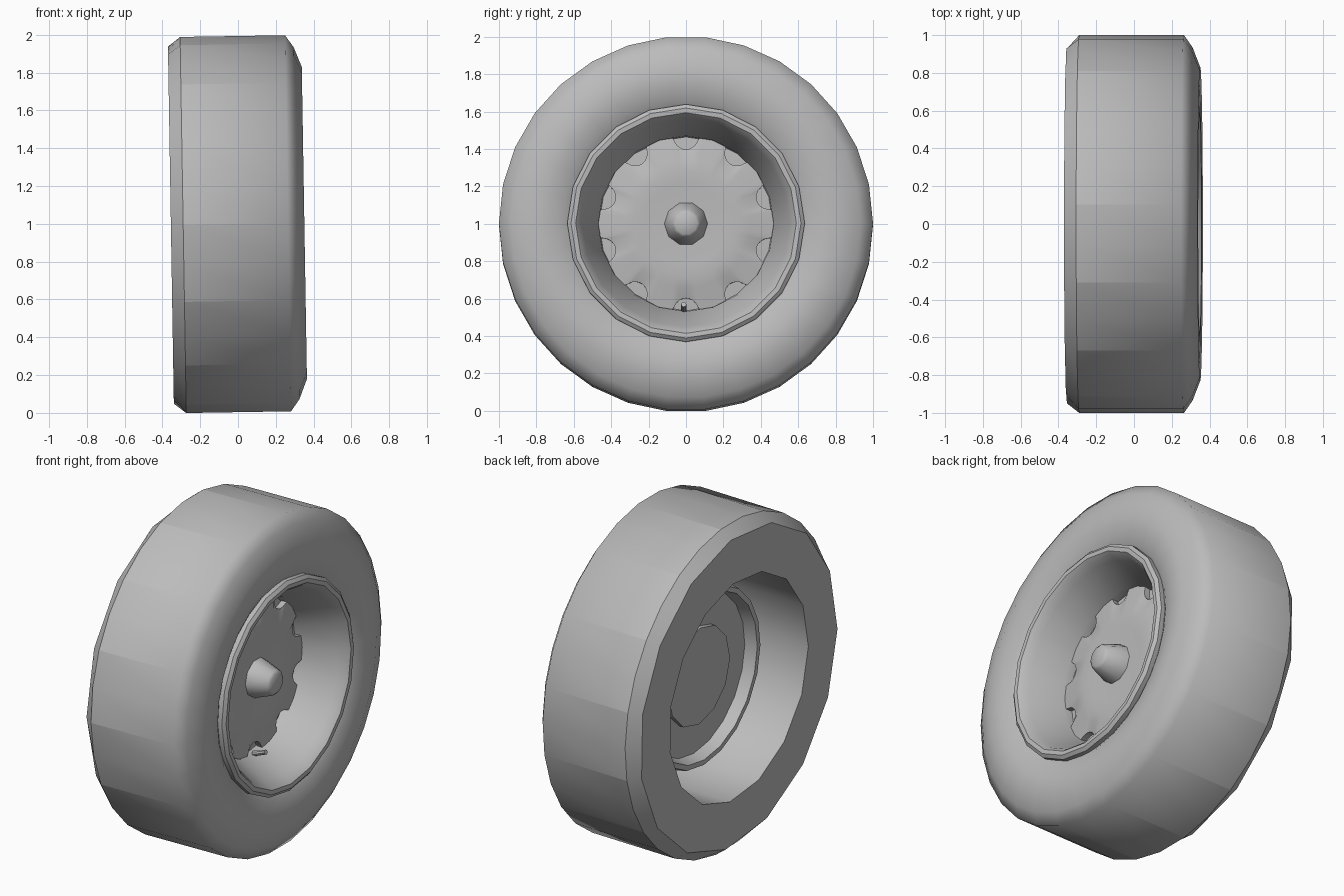
import bpy
import bmesh
from math import sin, cos, pi, radians, sqrt

if "Cube" in bpy.data.objects:
    bpy.data.objects.remove(bpy.data.objects["Cube"])

grey = bpy.data.materials.new("plain_grey")
grey.use_nodes = True
grey.diffuse_color = (0.5, 0.5, 0.5, 1)
grey.node_tree.nodes["Principled BSDF"].inputs["Base Color"].default_value = (0.5, 0.5, 0.5, 1)

CENTRE = (0, 0, 0.9985)
CAMBER = -0.0165  # the top of the wheel leans slightly inward


def revolve(name, profile, sides, radius_rule=None, closed=False, limit=40, sharp_rule=None):
    """Spin an (x, radius) profile round the axle; radius 0 becomes a pole."""
    bm = bmesh.new()
    rings = []
    for j, (x, r) in enumerate(profile):
        if r == 0:
            rings.append([bm.verts.new((x, 0, 0))] * sides)
            continue
        ring = []
        for i in range(sides):
            a = 2 * pi * i / sides
            rr = radius_rule(j, i, r) if radius_rule else r
            ring.append(bm.verts.new((x, -rr * cos(a), rr * sin(a))))
        rings.append(ring)
    pairs = list(zip(rings, rings[1:]))
    if closed:
        pairs.append((rings[-1], rings[0]))
    for a, b in pairs:
        for i in range(sides):
            k = (i + 1) % sides
            corners = list(dict.fromkeys((a[i], a[k], b[k], b[i])))
            if len(corners) > 2:
                bm.faces.new(corners)
    bmesh.ops.recalc_face_normals(bm, faces=bm.faces)
    for f in bm.faces:
        f.smooth = True
    for e in bm.edges:
        steep = len(e.link_faces) == 2 and e.calc_face_angle(0) > radians(limit)
        e.smooth = not (steep or (sharp_rule and sharp_rule(e)))
    mesh = bpy.data.meshes.new(name)
    bm.to_mesh(mesh)
    bm.free()
    mesh.materials.append(grey)
    obj = bpy.data.objects.new(name, mesh)
    bpy.context.collection.objects.link(obj)
    obj.location = CENTRE
    obj.rotation_euler = (0, CAMBER, 0)
    return obj


# Tyre: fine outer side, coarser inner side
tyre_profile = [(0.30, 0.62), (0.325, 0.66), (0.345, 0.74), (0.351, 0.83), (0.31, 0.935),
                (0.265, 1.0), (-0.29, 1.0), (-0.355, 0.95), (-0.355, 0.67), (0.27, 0.67)]


def coarse_inner_side(j, i, r):
    return r * cos(pi / 15) if j >= 7 and i % 2 else r


def tread_edges(e):
    a, b = (v.co for v in e.verts)
    if max(a.x, b.x) < -0.25:
        return abs(a.x - b.x) < 0.001
    across = abs(a.x - b.x) > 0.4 and a.yz.length > 0.98
    return across and a.to_tuple(3) and e.verts[0].index % 2 == 0


def tread_rule(e):
    # every second rib across the tread is crisp
    a, b = (v.co for v in e.verts)
    if max(a.x, b.x) < -0.25:
        return abs(a.x - b.x) < 0.001
    if abs(a.x - b.x) < 0.4 or a.yz.length < 0.98:
        return False
    return any(abs(a.y + cos(k * pi / 7.5)) + abs(a.z - sin(k * pi / 7.5)) < 0.01 for k in range(15))


revolve("tyre", tyre_profile, 30, coarse_inner_side, closed=True, limit=62, sharp_rule=tread_rule)

# Rim: rolled lip, sloping dish, back plate and open inner barrel
rim_profile = [(0.10, 0.0), (0.065, 0.465), (0.12, 0.47), (0.29, 0.555), (0.325, 0.57),
               (0.348, 0.59), (0.35, 0.615), (0.335, 0.635), (0.29, 0.635),
               (-0.13, 0.53), (-0.13, 0.50), (-0.06, 0.48), (-0.06, 0.0)]
revolve("rim", rim_profile, 20)

# Hub cover with ten scalloped notches in its edge
NOTCH = 0.07
EDGE = 0.468


def scallop(j, i, r):
    if r < EDGE:
        return r
    step = 2 * pi / 10
    a = (2 * pi * i / 160 - pi / 2 + step / 2) % step - step / 2
    d = abs(a) * EDGE
    return r - sqrt(NOTCH ** 2 - d ** 2) if d < NOTCH else r


revolve("hub_cover", [(0.07, EDGE), (0.105, EDGE), (0.125, 0.34), (0.135, 0.28), (0.13, 0.22), (0.13, 0.0)],
        160, scallop)

# Axle cap at the middle of the cover
revolve("axle_cap", [(0.12, 0.118), (0.145, 0.112), (0.25, 0.075), (0.262, 0.06), (0.262, 0.0)], 10, limit=50)

# Brake drum plate on the inner side
revolve("inner_plate", [(-0.05, 0.295), (-0.09, 0.295), (-0.09, 0.0)], 12)

# Valve stem, leaning toward the axle
valve = revolve("valve_stem", [(-0.045, 0.0), (-0.045, 0.016), (0.045, 0.014), (0.045, 0.0)], 8)
valve.location = (0.155, -0.012, CENTRE[2] - 0.445)
valve.rotation_euler = (0, -0.35, 0)
